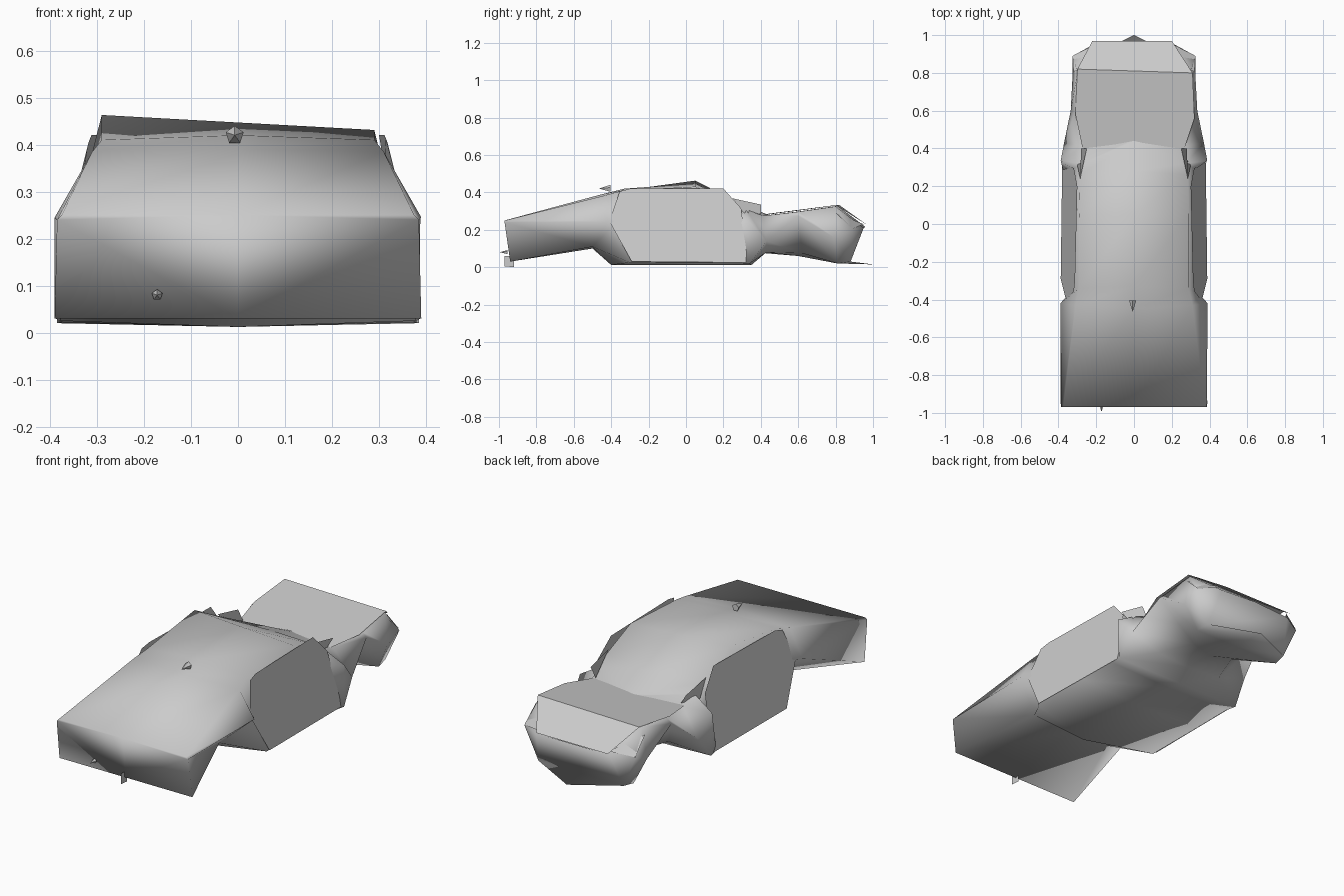
import bpy, bmesh, math


def make(name, verts, faces, angle=None):
    mesh = bpy.data.meshes.new(name)
    mesh.from_pydata(verts, [], faces)
    bm = bmesh.new()
    bm.from_mesh(mesh)
    bmesh.ops.recalc_face_normals(bm, faces=bm.faces)
    bm.to_mesh(mesh)
    bm.free()
    ob = bpy.data.objects.new(name, mesh)
    bpy.context.collection.objects.link(ob)
    if angle is not None:
        bpy.ops.object.select_all(action='DESELECT')
        ob.select_set(True)
        bpy.context.view_layer.objects.active = ob
        bpy.ops.object.shade_smooth_by_angle(angle=math.radians(angle))
    return ob


def panel(name, pts):
    return make(name, pts, [list(range(len(pts)))])


def body(name, rows, angle):
    # half sections: roof centre, roof edge, belt, sill, floor centre
    verts, faces = [], []
    for c, t, w, b, f in rows:
        verts += [(0, *c), t, w, b, (0, *f)]
        verts += [(-p[0], p[1], p[2]) for p in (b, w, t)]
    n = 8
    for r in range(len(rows) - 1):
        for i in range(n):
            j = (i + 1) % n
            faces.append((r*n + i, r*n + j, r*n + n + j, r*n + n + i))
    faces.append(tuple(range(n)))
    last = (len(rows) - 1) * n
    faces.append(tuple(last + i for i in range(n)))
    return make(name, verts, faces, angle)


# Main shell, front to back
shell = body("car_shell", [
    ((-.97, .25), (.375, -.97, .25), (.385, -.97, .24), (.39, -.94, .03), (-.94, .03)),
    ((-.45, .39), (.31, -.43, .385), (.39, -.42, .245), (.24, -.50, .11), (-.50, .10)),
    ((-.33, .42), (.29, -.34, .41), (.345, -.37, .245), (.378, -.30, .025), (-.40, .012)),
    ((.05, .447), (.29, .05, .447), (.338, .05, .24), (.376, .05, .022), (.05, .012)),
    ((.28, .345), (.285, .26, .35), (.325, .29, .24), (.374, .28, .022), (.28, .012)),
    ((.44, .28), (.275, .32, .31), (.388, .335, .245), (.385, .34, .02), (.35, .012)),
    ((.45, .275), (.27, .41, .275), (.37, .43, .14), (.20, .43, .08), (.42, .075)),
    ((.60, .298), (.31, .60, .297), (.335, .60, .275), (.12, .62, .075), (.60, .06)),
    ((.81, .328), (.30, .80, .325), (.325, .79, .16), (.26, .81, .02), (.81, .02)),
    ((.96, .215), (.215, .95, .21), (.325, .89, .20), (.25, .88, .03), (1.0, .015)),
], 180)
# The roof's rear crest leans slightly to one side
for v in shell.data.vertices:
    if abs(v.co.y - .05) < .01 and v.co.z > .4:
        v.co.z -= .055 * v.co.x

# Trunk lid with its tail panel
panel("trunk_lid", [(-.27, .39, .278), (0, .44, .282), (.26, .38, .278), (.32, .56, .30),
                    (.31, .80, .332), (-.30, .82, .332), (-.31, .58, .30)])
panel("trunk_tail", [(-.30, .82, .332), (.31, .80, .332), (.20, .97, .225), (-.22, .97, .225)])

door = [(-.29, .03, .388), (-.41, .245, .358), (-.355, .405, .318), (-.30, .42, .312),
        (.20, .42, .300), (.295, .315, .318), (.33, .025, .38)]
for side, s in (("right", 1), ("left", -1)):
    # Flat door panel and rear pillar fin
    panel(side + "_door", [(s * x, y, z) for y, z, x in door])
    panel(side + "_pillar", [(s*.285, .24, .37), (s*.28, .40, .335), (s*.25, .40, .285), (s*.30, .31, .29)])
    # Rear corner flap
    panel(side + "_rear_flap", [(s*.21, .95, .23), (s*.325, .89, .205), (s*.32, .80, .29)])


# Small cone details
def cone(name, loc, r, h):
    bpy.ops.mesh.primitive_cone_add(vertices=5, radius1=r, depth=h, location=loc,
                                    rotation=(math.radians(90), 0, 0))
    bpy.context.object.name = name


cone("roof_stud", (-.007, -.435, .42), .02, .06)
cone("bumper_stud", (-.172, -.975, .08), .012, .04)
panel("front_fin", [(-.007, -.97, .06), (-.007, -.92, .06), (-.007, -.92, 0), (-.007, -.97, .005)])
